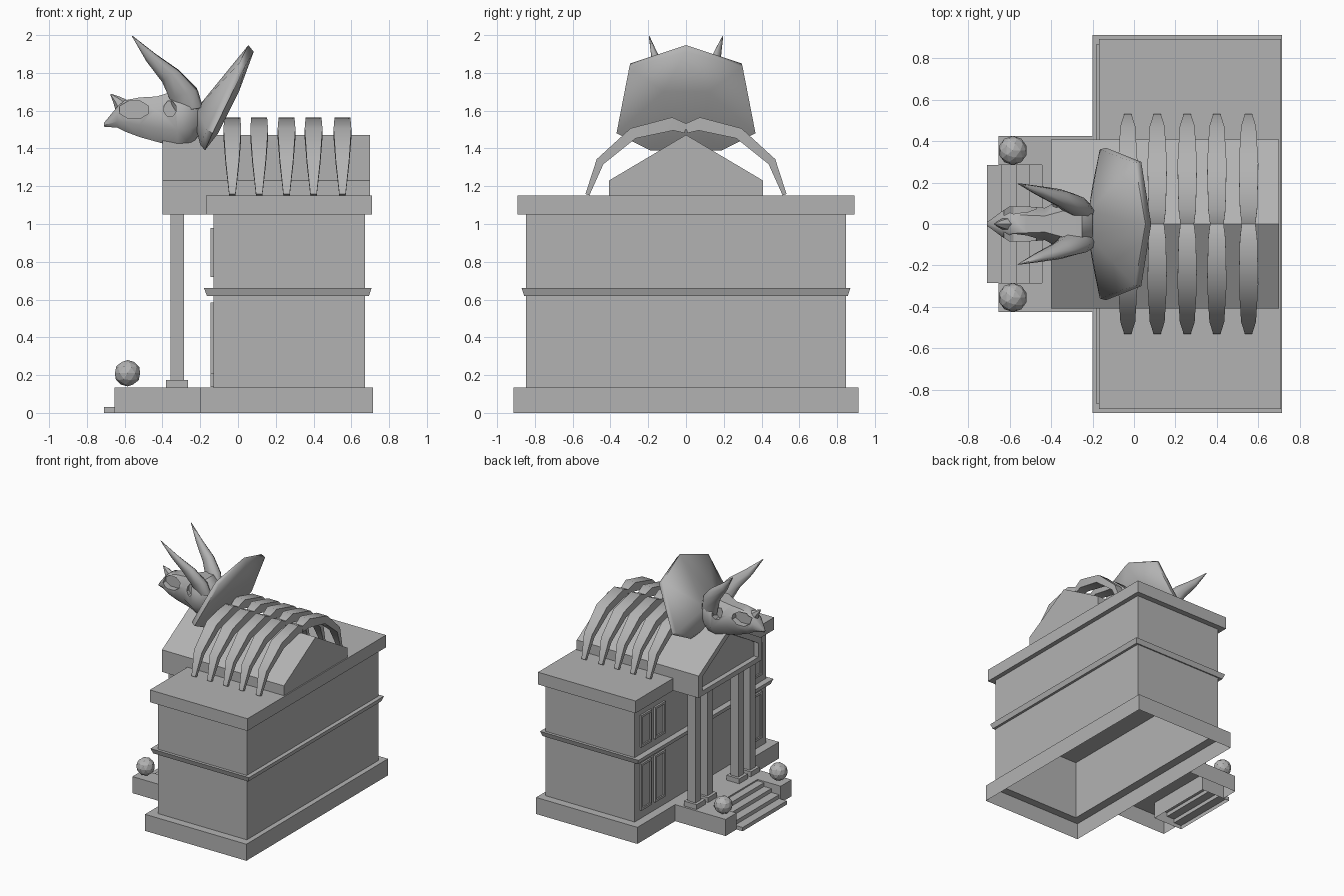
import bpy, bmesh, math
from mathutils import Vector

if "Cube" in bpy.data.objects:
    bpy.data.objects.remove(bpy.data.objects["Cube"])

# darker stone grey for every part
stone = bpy.data.materials.new("stone_grey")
stone.diffuse_color = (.45, .45, .45, 1)
stone.use_nodes = True
stone.node_tree.nodes["Principled BSDF"].inputs["Base Color"].default_value = stone.diffuse_color


def finish(name, bm, smooth=None):
    bmesh.ops.recalc_face_normals(bm, faces=bm.faces)
    me = bpy.data.meshes.new(name)
    bm.to_mesh(me)
    bm.free()
    me.materials.append(stone)
    ob = bpy.data.objects.new(name, me)
    bpy.context.collection.objects.link(ob)
    if smooth:
        bpy.ops.object.select_all(action='DESELECT')
        ob.select_set(True)
        bpy.context.view_layer.objects.active = ob
        bpy.ops.object.shade_smooth_by_angle(angle=math.radians(smooth))
    return ob


def loft(name, rings, caps=(True, True), smooth=None):
    bm = bmesh.new()
    vs = [[bm.verts.new(p) for p in r] for r in rings]
    n = len(rings[0])
    for a, b in zip(vs, vs[1:]):
        for i in range(n):
            j = (i + 1) % n
            bm.faces.new((a[i], a[j], b[j], b[i]))
    if caps[0]:
        bm.faces.new(vs[0])
    if caps[1]:
        bm.faces.new(vs[-1])
    return finish(name, bm, smooth)


def rect(x0, x1, y0, y1, z):
    return [(x0, y0, z), (x1, y0, z), (x1, y1, z), (x0, y1, z)]


def box(name, x0, x1, y0, y1, z0, z1):
    return loft(name, [rect(x0, x1, y0, y1, z0), rect(x0, x1, y0, y1, z1)])


def tube(name, path, sizes, u, n=8, smooth=50):
    # tapered tube: sizes are half-widths along u and across it
    path = [Vector(p) for p in path]
    u = Vector(u).normalized()
    rings = []
    for i, p in enumerate(path):
        t = path[min(i + 1, len(path) - 1)] - path[max(i - 1, 0)]
        v = t.cross(u).normalized()
        k = 1 / math.cos(math.pi / n)
        rings.append([p + u * sizes[i][0] * k * math.cos(a) + v * sizes[i][1] * k * math.sin(a)
                      for a in [2 * math.pi * (j + .5) / n for j in range(n)]])
    return loft(name, rings, smooth=smooth)


# building shell, open underneath: plinth, walls, cornice
loft("building_shell", [
    rect(-.20, .714, -.912, .912, 0), rect(-.20, .714, -.912, .912, .135),
    rect(-.13, .673, -.847, .847, .135), rect(-.13, .673, -.847, .847, 1.05),
    rect(-.17, .71, -.893, .893, 1.05), rect(-.17, .71, -.893, .893, 1.15)], caps=(False, True))
loft("wall_band", [rect(-.165, .693, -.857, .857, .62), rect(-.18, .707, -.87, .87, .66)])

# porch with a notch for the stairs, open underneath
u_shape = [(-.20, -.425), (-.20, .425), (-.655, .425), (-.655, .285),
           (-.445, .285), (-.445, -.285), (-.655, -.285), (-.655, -.425)]
loft("porch", [[(x, y, z) for x, y in u_shape] for z in (0, .135)], caps=(False, True))
bm = bmesh.new()
steps = [(-.71, 0)]
edges = (-.71, -.64, -.57, -.505, -.445)
for i in range(4):
    steps += [(edges[i], .031 * (i + 1)), (edges[i + 1], .031 * (i + 1))]
for (xa, za), (xb, zb) in zip(steps, steps[1:]):
    bm.faces.new([bm.verts.new(p) for p in
                  ((xa, -.285, za), (xb, -.285, zb), (xb, .285, zb), (xa, .285, za))])
for y in (-.285, .285):
    bm.faces.new([bm.verts.new((x, y, z)) for x, z in steps + [(-.445, 0)]])
bmesh.ops.remove_doubles(bm, verts=bm.verts, dist=.0005)
finish("stairs", bm)

# gabled roof with a recessed front triangle
gable = [(-.408, 1.05), (.408, 1.05), (.408, 1.23), (0, 1.472), (-.408, 1.23)]
inner = [(-.36, 1.09), (.36, 1.09), (.36, 1.205), (0, 1.42), (-.36, 1.205)]
loft("gable_roof", [[(x, y, z) for y, z in prof] for x, prof in
                    ((.70, gable), (-.40, gable), (-.40, inner), (-.36, inner))])

# columns and finial balls
for y in (-.35, -.20, .20, .35):
    box("column", -.357, -.285, y - .036, y + .036, .175, 1.05)
    box("column_base", -.38, -.265, y - .057, y + .057, .135, .175)
for s in (-1, 1):
    bm = bmesh.new()
    bmesh.ops.create_icosphere(bm, subdivisions=2, radius=.07)
    bmesh.ops.translate(bm, verts=bm.verts, vec=(-.585, .355 * s, .21))
    finish("porch_ball", bm)


# framed openings on the facade: raised frame with a sunken pane
def window(name, y, half, z0, z1, t=.018):
    def ring(x, d):
        return [(x, y - half + d, z0 + d), (x, y + half - d, z0 + d),
                (x, y + half - d, z1 - d), (x, y - half + d, z1 - d)]
    loft(name, [ring(-.1305, 0), ring(-.145, 0), ring(-.145, t), ring(-.134, t)],
         caps=(False, True))


for s in (-1, 1):
    for y in (.71, .535):
        window("lower_window", s * y, .068, .205, .585)
        window("upper_window", s * y, .068, .72, .98)
window("door", 0, .12, .136, .585)

# rib cage over the roof
for x in (-.03, .112, .257, .40, .553):
    for s in (-1, 1):
        path = [(0, 1.505), (.07, 1.53), (.28, 1.48), (.455, 1.33), (.522, 1.155)]
        tube("rib", [(x, s * y, z) for y, z in path],
             [(.032, .025), (.042, .035), (.047, .03), (.036, .022), (.017, .011)],
             (1, 0, 0), n=4, smooth=60)

# skull: lofted from snout to neck (x, half width, bottom, top)
sections = [(-.71, .008, 1.515, 1.535), (-.64, .06, 1.51, 1.62), (-.60, .085, 1.49, 1.655),
            (-.52, .085, 1.46, 1.67), (-.43, .078, 1.435, 1.675), (-.32, .138, 1.405, 1.71),
            (-.25, .125, 1.415, 1.71), (-.20, .08, 1.48, 1.66)]
rings = []
for x, w, a, b in sections:
    h = b - a
    prof = [(.45, 0), (1, .3), (1, .7), (.5, 1)]
    rings.append([(x, w * p, a + h * q) for p, q in prof] +
                 [(x, -w * p, a + h * q) for p, q in reversed(prof)])
skull = loft("skull", rings, smooth=40)

# recessed sockets in the snout and behind it
for s in (-1, 1):
    for cx, cz, rx, rz, y0 in ((-.55, 1.605, .083, .05, .035), (-.36, 1.61, .033, .045, .075)):
        ring = [(cx + rx * math.cos(k * math.pi / 4 + .39), cz + rz * math.sin(k * math.pi / 4 + .39))
                for k in range(8)]
        cut = loft("socket_cutter", [[(x, s * y, z) for x, z in ring] for y in (y0, .3)])
        cut.hide_render = True
        m = skull.modifiers.new("socket", 'BOOLEAN')
        m.operation = 'DIFFERENCE'
        m.solver = 'EXACT'
        m.object = cut

# bake the cuts and remove the cutters
dg = bpy.context.evaluated_depsgraph_get()
baked = bpy.data.meshes.new_from_object(skull.evaluated_get(dg))
skull.modifiers.clear()
skull.data = baked
for ob in [o for o in bpy.data.objects if o.name.startswith("socket_cutter")]:
    bpy.data.objects.remove(ob)

# horns
tube("nose_horn", [(-.61, 0, 1.62), (-.64, 0, 1.655), (-.675, 0, 1.688)],
     [(.03, .04), (.02, .022), (.002, .002)], (0, 1, 0), n=6)
for s in (-1, 1):
    tube("brow_horn", [(-.26, .07 * s, 1.60), (-.285, .09 * s, 1.68), (-.355, .125 * s, 1.78),
                       (-.46, .16 * s, 1.88), (-.56, .195 * s, 1.995)],
         [(.045, .075), (.05, .075), (.04, .052), (.022, .03), (.002, .002)], (.4, 1, 0), smooth=60)

# neck frill: convex plate tilted back behind the head
bm = bmesh.new()
front = [(.055, 0, 1.947), (.005, .295, 1.85), (-.165, .36, 1.50), (-.20, .19, 1.42),
         (-.22, .06, 1.61), (-.22, .06, 1.50)]
back = [(.083, 0, 1.912), (.035, .30, 1.83), (-.135, .368, 1.48), (-.175, .19, 1.39),
        (.005, .12, 1.70), (-.105, .10, 1.48)]
for x, y, z in front + back:
    for s in ((-1, 1) if y else (1,)):
        bm.verts.new((x, s * y, z))
bmesh.ops.convex_hull(bm, input=bm.verts)
finish("neck_frill", bm, 65)
